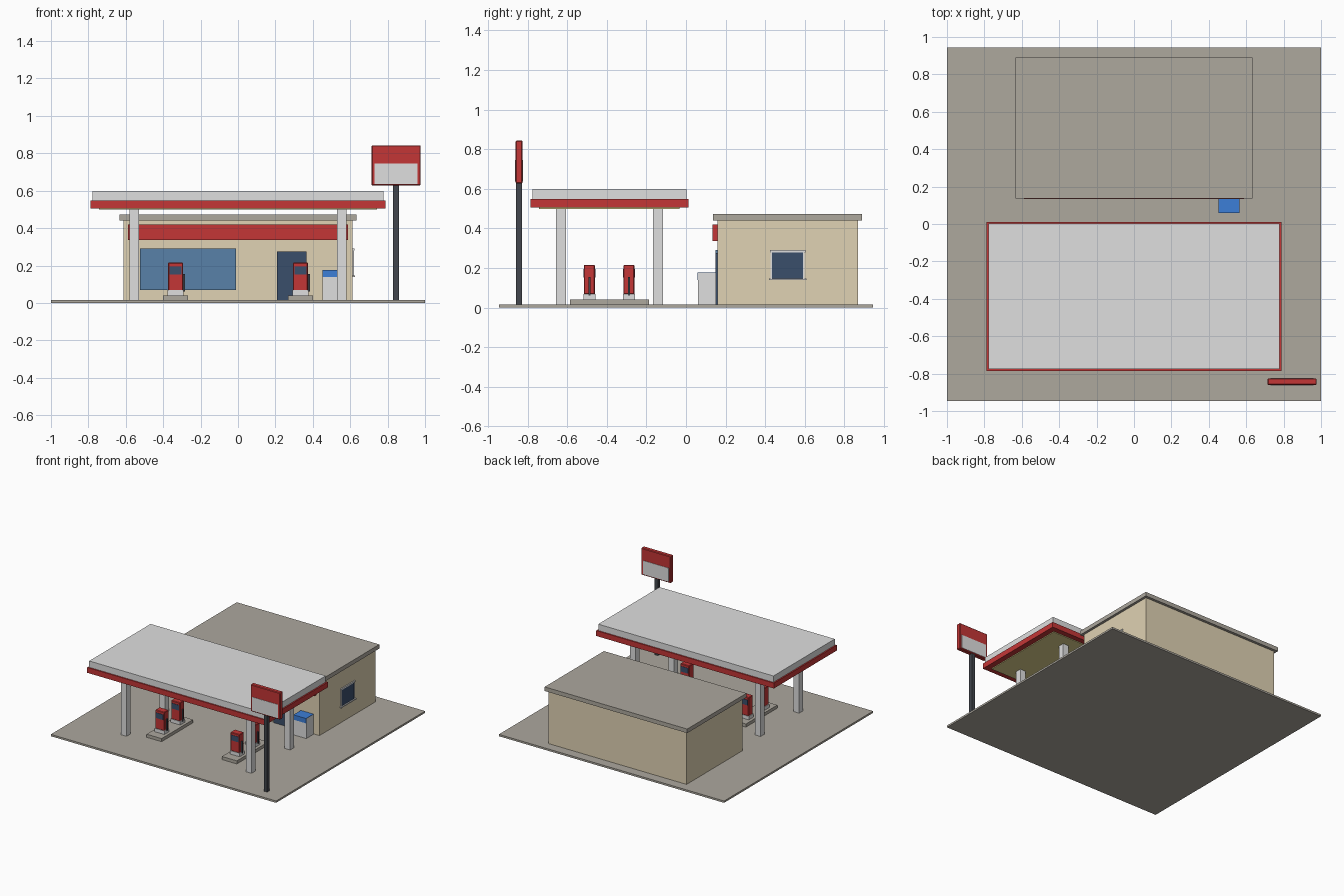
import bpy, bmesh

if "Cube" in bpy.data.objects:
    bpy.data.objects.remove(bpy.data.objects["Cube"])


def material(name, r, g, b):
    """Flat material from 0-255 display values, converted to linear."""
    lin = lambda c: c / 12.92 if c <= 0.04045 else ((c + 0.055) / 1.055) ** 2.4
    m = bpy.data.materials.new(name)
    m.diffuse_color = (lin(r / 255), lin(g / 255), lin(b / 255), 1)
    m.use_nodes = True
    m.node_tree.nodes["Principled BSDF"].inputs["Base Color"].default_value = m.diffuse_color
    return m


CONCRETE = material("concrete grey", 173, 168, 158)
BEIGE = material("beige wall", 224, 210, 179)
RED = material("red", 196, 54, 54)
LIGHT = material("light grey", 223, 223, 223)
GLASS = material("window blue", 88, 129, 168)
DARK_GLASS = material("dark blue glass", 58, 78, 107)
CHARCOAL = material("charcoal", 66, 70, 77)
BLUE = material("bright blue", 60, 126, 215)
SOFFIT = material("pale yellow soffit", 226, 214, 143)


def box(name, x, y, z, mat, bevel=0):
    """Box from (min, max) ranges on each axis."""
    bm = bmesh.new()
    bmesh.ops.create_cube(bm, size=1)
    for v in bm.verts:
        v.co = [lo + (c + 0.5) * (hi - lo) for c, (lo, hi) in zip(v.co, (x, y, z))]
    if bevel:
        bmesh.ops.bevel(bm, geom=bm.edges[:], offset=bevel, segments=1, affect='EDGES')
    mesh = bpy.data.meshes.new(name)
    bm.to_mesh(mesh)
    bm.free()
    mesh.materials.append(mat)
    ob = bpy.data.objects.new(name, mesh)
    bpy.context.collection.objects.link(ob)
    return ob


def span(c, size):
    return (c - size / 2, c + size / 2)


G = 0.015  # top of the forecourt slab

# Forecourt slab
box("forecourt", (-1, 1), (-0.945, 0.945), (0, G), CONCRETE)

# Shop building
box("shop_walls", (-0.613, 0.613), (0.158, 0.868), (G, 0.44), BEIGE)
box("shop_roof", (-0.633, 0.633), (0.137, 0.889), (0.44, 0.473), CONCRETE)
box("shop_fascia", (-0.588, 0.588), (0.133, 0.158), (0.336, 0.42), RED)
box("shop_front_window", (-0.524, -0.012), (0.149, 0.158), (0.068, 0.291), GLASS)
box("shop_door", (0.209, 0.367), (0.149, 0.158), (G, 0.275), DARK_GLASS)

# Side window with lintel, sill and jambs
box("side_window_glass", (0.613, 0.617), (0.435, 0.592), (0.147, 0.279), DARK_GLASS)
box("side_window_lintel", (0.613, 0.622), (0.424, 0.603), (0.279, 0.29), LIGHT)
box("side_window_sill", (0.613, 0.625), (0.418, 0.609), (0.138, 0.147), LIGHT)
for y in (0.4315, 0.5955):
    box("side_window_jamb", (0.613, 0.62), span(y, 0.008), (0.147, 0.279), LIGHT)

# Ice chest beside the door, with coloured lid and front band
box("ice_chest", (0.452, 0.564), (0.061, 0.152), (G, 0.174), LIGHT)
box("ice_chest_lid", (0.452, 0.564), (0.059, 0.152), (0.174, 0.177), BLUE)
box("ice_chest_band", (0.452, 0.564), (0.058, 0.061), (0.138, 0.177), BLUE)

# Canopy: red edge band, grey roof, inset soffit
box("canopy_band", (-0.789, 0.789), (-0.786, 0.012), (0.505, 0.548), RED)
box("canopy_roof", (-0.778, 0.778), (-0.776, 0.002), (0.548, 0.599), LIGHT)
box("canopy_soffit", (-0.743, 0.743), (-0.742, -0.032), (0.499, 0.505), SOFFIT)
for x in (-0.555, 0.555):
    for y in (-0.632, -0.142):
        box("canopy_post", span(x, 0.051), span(y, 0.051), (G, 0.502), LIGHT)

# Pump islands, each with two pumps
for x in (-0.334, 0.334):
    box("pump_island", span(x, 0.133), (-0.587, -0.188), (G, 0.04), CONCRETE)
    for y in (-0.488, -0.288):
        box("pump_base", span(x, 0.086), span(y, 0.06), (0.04, 0.068), LIGHT)
        box("pump_body", span(x, 0.08), span(y, 0.056), (0.066, 0.216), RED, 0.004)
        for side in (-1, 1):
            box("pump_screen", span(x, 0.066), span(y + side * 0.0285, 0.004),
                (0.153, 0.196), DARK_GLASS)
        box("pump_hose", (x + 0.039, x + 0.05), span(y, 0.01), (0.06, 0.155), CHARCOAL)

# Roadside sign
SX, SY = 0.845, -0.843
box("sign_pole", span(SX, 0.03), span(SY, 0.03), (G, 0.63), CHARCOAL)
box("sign_board", span(SX, 0.264), span(SY, 0.036), (0.627, 0.843), RED, 0.005)
for side in (-1, 1):
    box("sign_panel", span(SX, 0.23), span(SY + side * 0.0185, 0.004),
        (0.637, 0.746), LIGHT)
